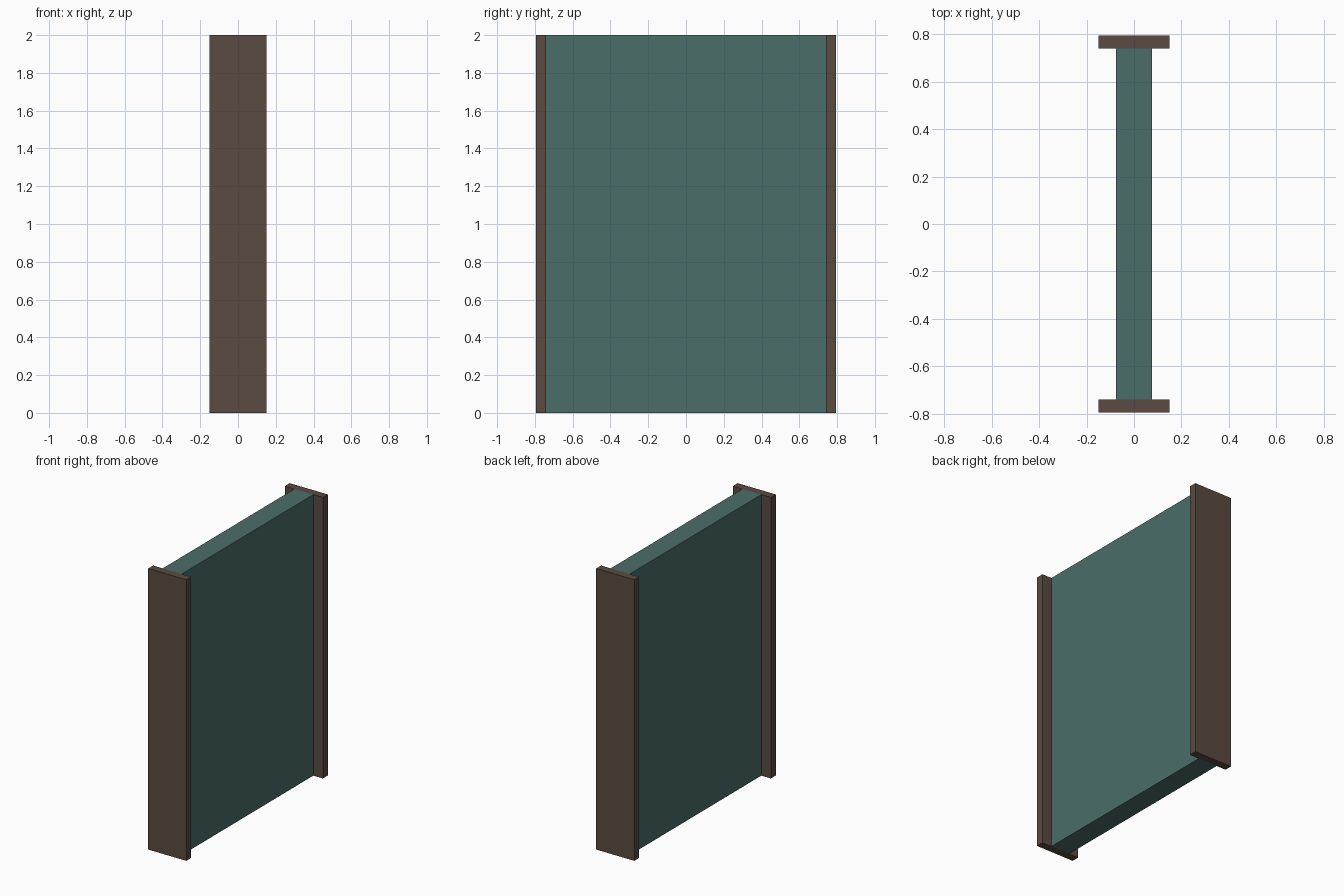
import bpy

# Remove the default cube
cube = bpy.data.objects.get("Cube")
if cube:
    bpy.data.objects.remove(cube, do_unlink=True)

HEIGHT = 2.0
POST_WIDTH, POST_DEPTH = 0.30, 0.055
PANEL_WIDTH, PANEL_LENGTH = 0.15, 1.48


def make_material(name, colour):
    mat = bpy.data.materials.new(name)
    mat.use_nodes = True
    mat.diffuse_color = colour
    mat.node_tree.nodes["Principled BSDF"].inputs["Base Color"].default_value = colour
    return mat


def make_box(name, size, y, mat):
    """Box standing on the ground, centred on x = 0."""
    bpy.ops.mesh.primitive_cube_add(size=1, location=(0, y, size[2] / 2))
    obj = bpy.context.object
    obj.name = name
    obj.scale = size
    bpy.ops.object.transform_apply(location=False, rotation=False, scale=True)
    obj.data.materials.append(mat)
    return obj


teal = make_material("muted teal", (0.07, 0.153, 0.144, 1))
brown = make_material("dark brown", (0.102, 0.07, 0.053, 1))

# Wall panel between the posts
make_box("wall_panel", (PANEL_WIDTH, PANEL_LENGTH, HEIGHT), 0, teal)

# Flat end posts capping the panel at front and back
post_y = (PANEL_LENGTH + POST_DEPTH) / 2
for name, side in (("front_post", -1), ("back_post", 1)):
    make_box(name, (POST_WIDTH, POST_DEPTH, HEIGHT), side * post_y, brown)
